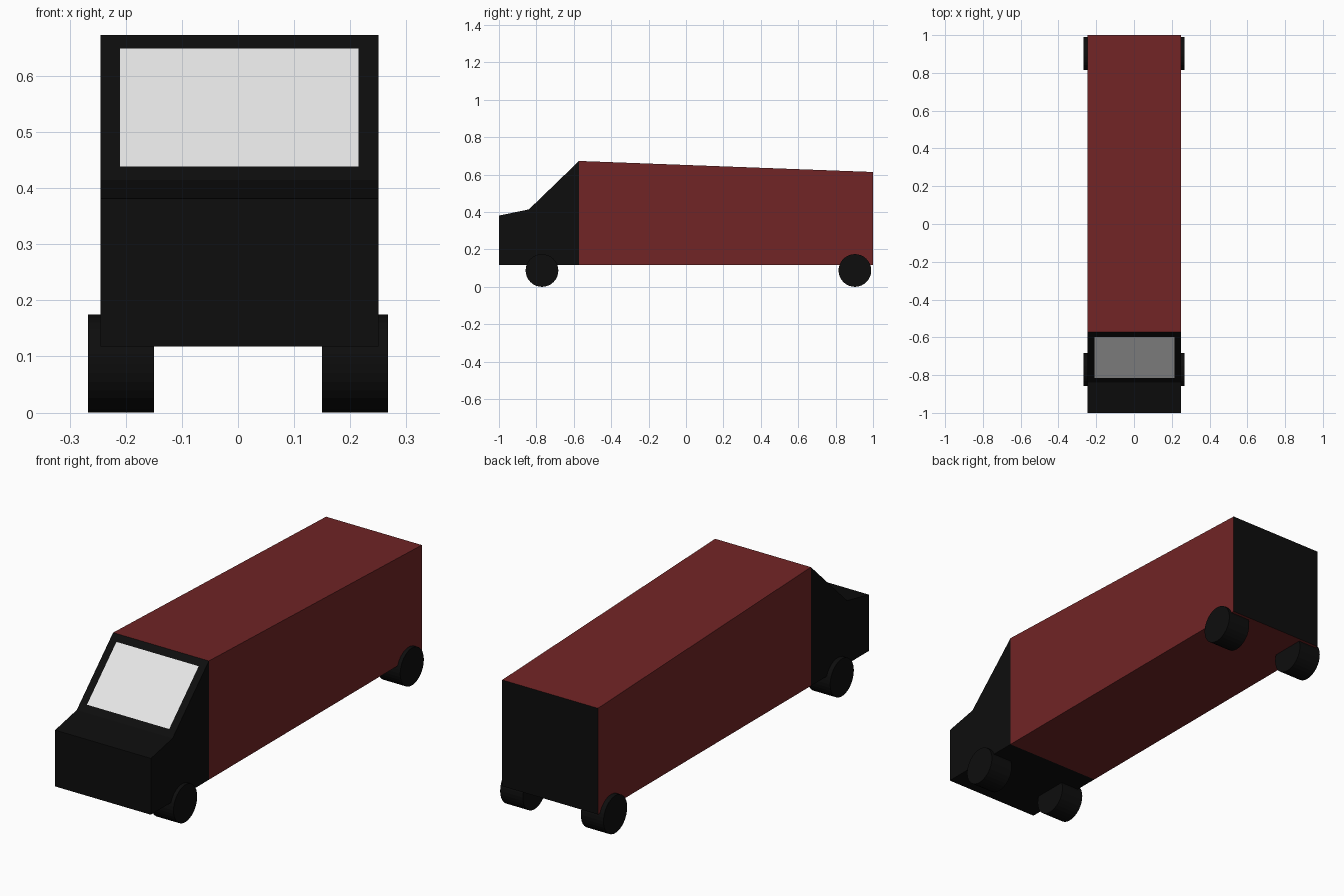
import bpy, bmesh, math
from mathutils import Matrix, Vector

if "Cube" in bpy.data.objects:
    bpy.data.objects.remove(bpy.data.objects["Cube"])


def material(name, rgb):
    m = bpy.data.materials.new(name)
    m.diffuse_color = (*rgb, 1)
    m.use_nodes = True
    m.node_tree.nodes["Principled BSDF"].inputs["Base Color"].default_value = m.diffuse_color
    return m


RED = material("dark red", (0.165, 0.018, 0.019))
BLACK = material("black", (0.004, 0.004, 0.004))
GLASS = material("pale glass", (0.8, 0.8, 0.8))

LEFT, RIGHT = -0.245, 0.25
FLOOR = 0.118
SPLIT = -0.572


def finish(name, bm, mats):
    bmesh.ops.recalc_face_normals(bm, faces=bm.faces)
    me = bpy.data.meshes.new(name)
    bm.to_mesh(me)
    bm.free()
    for m in mats:
        me.materials.append(m)
    ob = bpy.data.objects.new(name, me)
    bpy.context.collection.objects.link(ob)
    return ob


def extrude_profile(profile):
    """Sweep a side profile of (y, z) points across the width."""
    bm = bmesh.new()
    face = bm.faces.new([bm.verts.new((LEFT, y, z)) for y, z in profile])
    ext = bmesh.ops.extrude_face_region(bm, geom=[face])["geom"]
    moved = [v for v in ext if isinstance(v, bmesh.types.BMVert)]
    bmesh.ops.translate(bm, verts=moved, vec=(RIGHT - LEFT, 0, 0))
    bmesh.ops.recalc_face_normals(bm, faces=bm.faces)
    return bm


# Cab with sloping nose and an inset windscreen
bm = extrude_profile([(-1, FLOOR), (-1, 0.381), (-0.84, 0.414),
                      (SPLIT, 0.673), (SPLIT, FLOOR)])
bm.normal_update()
slope = next(f for f in bm.faces if f.normal.y < -0.5 and f.normal.z > 0.5)
bmesh.ops.inset_region(bm, faces=[slope], thickness=0.035, use_even_offset=True)
slope.material_index = 1
finish("cab", bm, [BLACK, GLASS])

# Cargo body: red, with black rear doors
bm = extrude_profile([(SPLIT, FLOOR), (SPLIT, 0.673), (1, 0.614), (1, FLOOR)])
bm.normal_update()
for f in bm.faces:
    f.material_index = int(f.normal.y > 0.9)
finish("cargo_body", bm, [RED, BLACK])

# Wheels
R, WIDTH = 0.0875, 0.117
for end, y in (("front", -0.77), ("rear", 0.903)):
    for side, x in (("left", -0.2085), ("right", 0.2085)):
        bm = bmesh.new()
        bmesh.ops.create_cone(
            bm, cap_ends=True, segments=32, radius1=R, radius2=R, depth=WIDTH,
            matrix=Matrix.Translation(Vector((x, y, R)))
            @ Matrix.Rotation(math.pi / 2, 4, "Y"))
        finish(f"{end}_{side}_wheel", bm, [BLACK])
